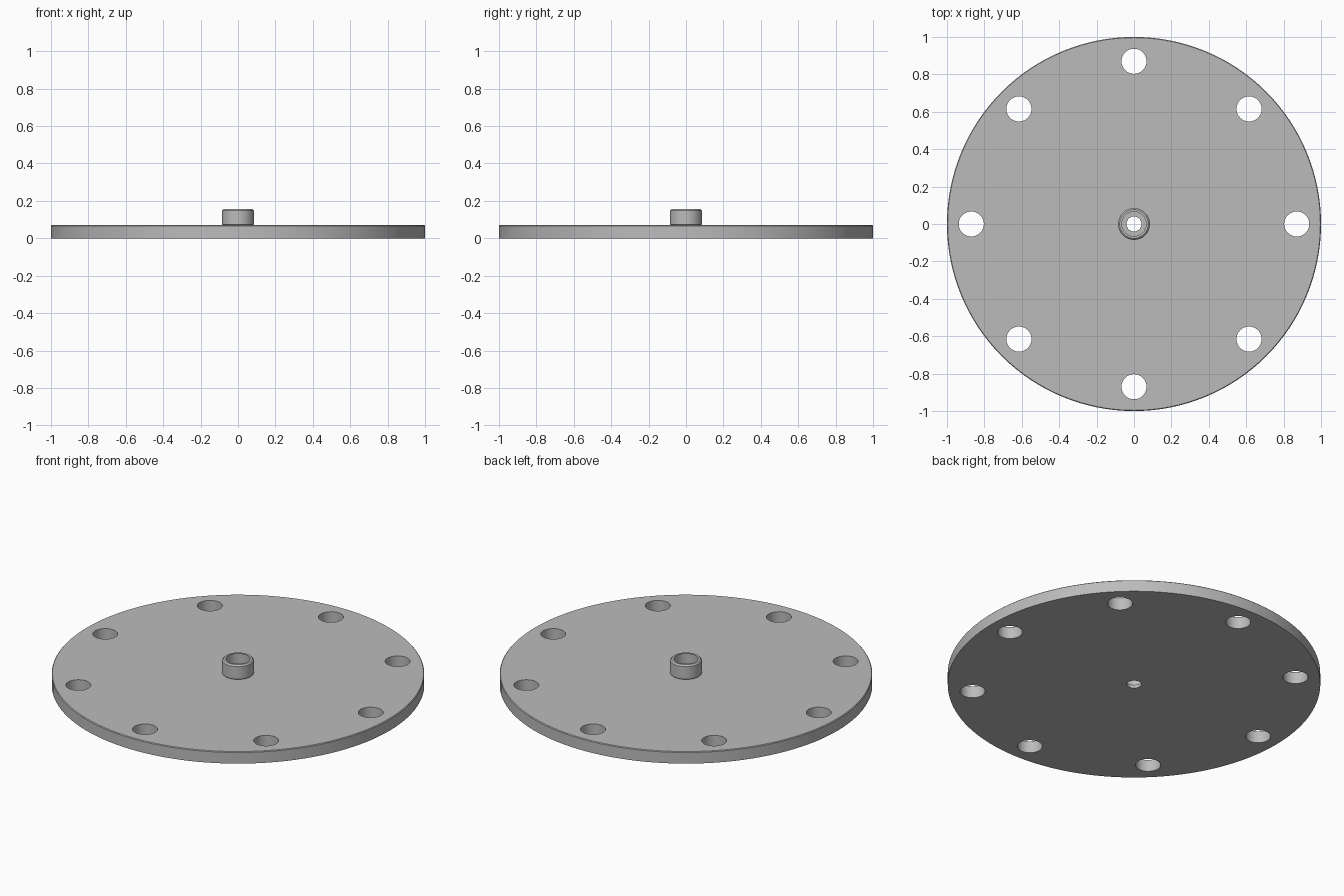
import bpy, bmesh
from math import cos, sin, pi, radians
from mathutils import Matrix

cube = bpy.data.objects.get("Cube")
if cube:
    bpy.data.objects.remove(cube, do_unlink=True)

steel = bpy.data.materials.new("plain grey")
steel.use_nodes = True
GREY = (0.50, 0.50, 0.50, 1)
steel.diffuse_color = GREY
steel.node_tree.nodes["Principled BSDF"].inputs["Base Color"].default_value = GREY

HOLES, HOLE_RING, HOLE_R = 8, 0.87, 0.067
TOP, HUB_TOP, HUB_R, BORE_R, PIN_R = 0.07, 0.156, 0.085, 0.065, 0.04


def lathe(name, profile, steps):
    """Turn a closed (radius, height) profile about the z axis."""
    bm = bmesh.new()
    rings = [[bm.verts.new((r * cos(2 * pi * i / steps), r * sin(2 * pi * i / steps), z))
              for i in range(steps)] for r, z in profile]
    for a, b in zip(rings, rings[1:] + rings[:1]):
        for i in range(steps):
            j = (i + 1) % steps
            bm.faces.new((a[i], a[j], b[j], b[i]))
    bmesh.ops.recalc_face_normals(bm, faces=bm.faces)
    mesh = bpy.data.meshes.new(name)
    bm.to_mesh(mesh)
    bm.free()
    mesh.materials.append(steel)
    obj = bpy.data.objects.new(name, mesh)
    bpy.context.collection.objects.link(obj)
    return obj


# Disc with raised hub, counterbore and small through hole
c = 0.004
plate = lathe("flange_plate", [
    (PIN_R, 0), (1, 0), (1, TOP - c), (1 - c, TOP),
    (HUB_R - c, TOP), (HUB_R, TOP + c), (HUB_R, HUB_TOP - 2 * c), (HUB_R - 2 * c, HUB_TOP),
    (BORE_R, HUB_TOP), (BORE_R, 0.02), (PIN_R, 0.02)], 128)

# Cutter for the ring of bolt holes
bm = bmesh.new()
for k in range(HOLES):
    a = 2 * pi * k / HOLES
    bmesh.ops.create_cone(bm, cap_ends=True, segments=48, radius1=HOLE_R, radius2=HOLE_R, depth=0.4,
                          matrix=Matrix.Translation((HOLE_RING * cos(a), HOLE_RING * sin(a), 0)))
mesh = bpy.data.meshes.new("bolt_hole_cutter")
bm.to_mesh(mesh)
bm.free()
mesh.materials.append(steel)
cutter = bpy.data.objects.new("bolt_hole_cutter", mesh)
cutter.hide_render = True
bpy.context.collection.objects.link(cutter)

# Drill the bolt holes
bpy.ops.object.select_all(action='DESELECT')
plate.select_set(True)
bpy.context.view_layer.objects.active = plate
drill = plate.modifiers.new("bolt_holes", 'BOOLEAN')
drill.operation, drill.solver, drill.object = 'DIFFERENCE', 'EXACT', cutter
bpy.ops.object.modifier_apply(modifier=drill.name)
bpy.data.objects.remove(cutter, do_unlink=True)
bpy.ops.object.shade_smooth_by_angle(angle=radians(30))
